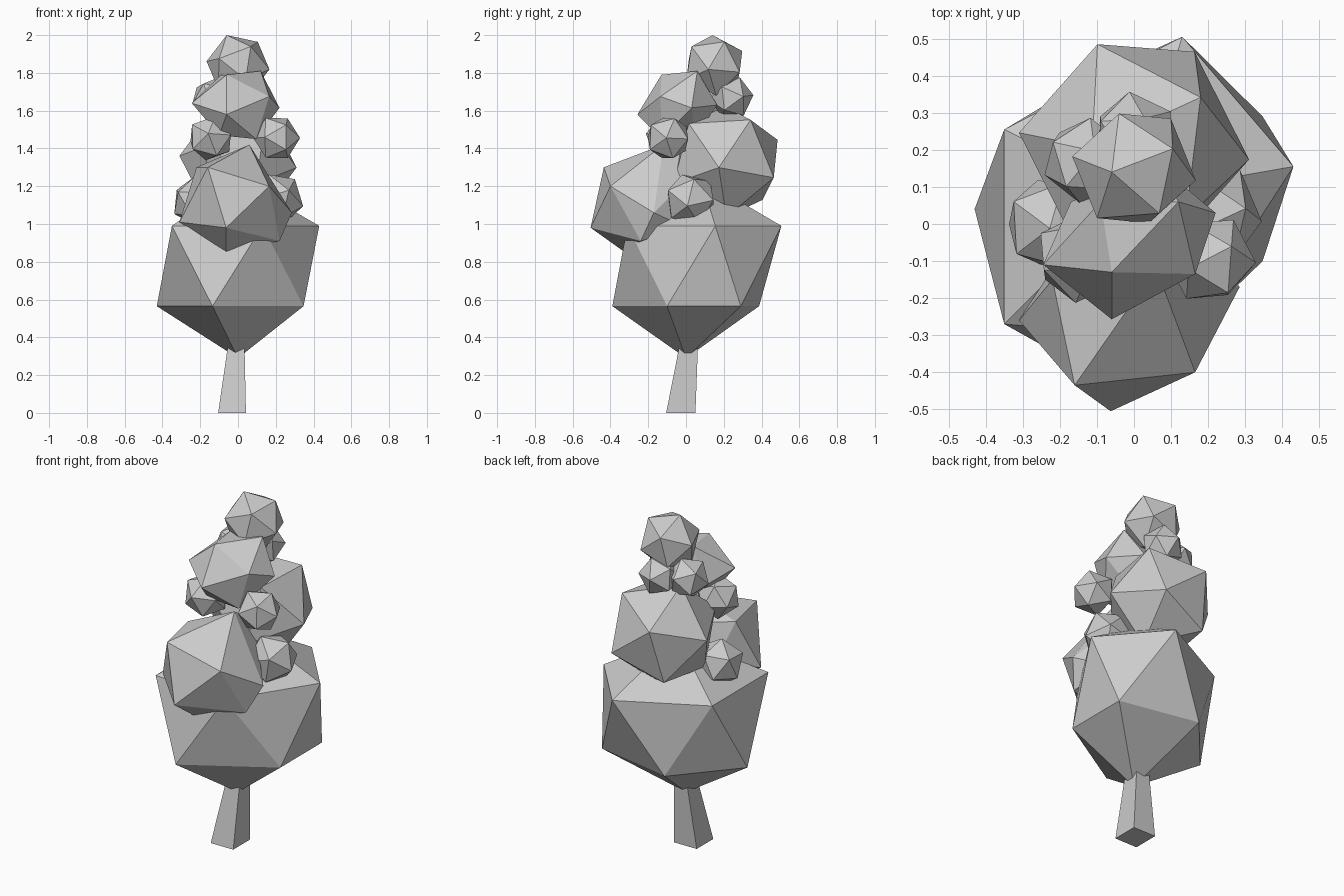
import bpy, bmesh
from mathutils import Vector, Matrix

if "Cube" in bpy.data.objects:
    bpy.data.objects.remove(bpy.data.objects["Cube"])


def finish(name, bm):
    me = bpy.data.meshes.new(name)
    bm.to_mesh(me)
    bm.free()
    ob = bpy.data.objects.new(name, me)
    bpy.context.collection.objects.link(ob)
    return ob


def add_mesh(name, verts, faces):
    bm = bmesh.new()
    vs = [bm.verts.new(v) for v in verts]
    for f in faces:
        bm.faces.new([vs[i] for i in f])
    return finish(name, bm)


def leaf_clump(name, centre, radius, pole, ref):
    """Flat-faced icosahedron with one corner along pole and the next one towards ref."""
    z = Vector(pole).normalized()
    r = Vector(ref)
    x = (r - z * r.dot(z)).normalized()
    rot = Matrix((x, z.cross(x), z)).transposed().to_4x4()
    bm = bmesh.new()
    bmesh.ops.create_icosphere(bm, subdivisions=1, radius=radius,
                               matrix=Matrix.Translation(centre) @ rot)
    return finish(name, bm)


def uneven_clump(name, points):
    """Lopsided clump: convex skin around twelve corners."""
    bm = bmesh.new()
    for p in points:
        bm.verts.new(p)
    bmesh.ops.convex_hull(bm, input=bm.verts[:])
    return finish(name, bm)


# Trunk: leaning tapered square post
def square(x0, x1, y0, y1, z):
    return [(x0, y0, z), (x1, y0, z), (x1, y1, z), (x0, y1, z)]


sides = [(i, (i + 1) % 4, (i + 1) % 4 + 4, i + 4) for i in range(4)]
add_mesh("trunk",
         square(-0.105, 0.042, -0.105, 0.05, 0) + square(-0.05, 0.034, -0.03, 0.064, 0.38),
         sides + [(3, 2, 1, 0), (4, 5, 6, 7)])

# Lowest foliage: an uneven icosahedron made of two staggered rings and two tips
low = [(0.347, -0.10), (0.347, 0.29), (-0.13, 0.387), (-0.43, 0.04), (-0.135, -0.39)]
high = [(0.43, 0.155), (0.13, 0.505), (-0.35, 0.255), (-0.35, -0.27), (0.13, -0.31)]
verts = [(x, y, 0.565) for x, y in low] + [(x, y, 0.99) for x, y in high]
verts += [(0, 0, 0.29), (0, 0.08, 1.24)]
faces = []
for i in range(5):
    j = (i + 1) % 5
    faces += [(10, j, i), (i, j, i + 5), (i + 5, j, j + 5), (i + 5, j + 5, 11)]
add_mesh("base_foliage", verts, faces)

# Lopsided clumps
uneven_clump("front_foliage", [
    (-0.063, -0.505, 0.98), (-0.31, -0.26, 1.01), (-0.16, -0.435, 1.30),
    (0.165, -0.40, 1.20), (0.22, -0.24, 0.91), (-0.063, -0.33, 0.855),
    (0.285, -0.17, 1.06), (0.16, 0.0, 0.98), (-0.165, -0.03, 1.08),
    (-0.22, -0.15, 1.30), (0.06, -0.12, 1.42), (0.06, 0.07, 1.30)])
uneven_clump("upper_foliage", [
    (-0.06, -0.13, 1.79), (0.165, -0.135, 1.675), (-0.245, -0.11, 1.64),
    (-0.06, -0.257, 1.58), (0.095, -0.13, 1.45), (-0.10, -0.14, 1.47),
    (0.06, 0.05, 1.46), (-0.17, 0.06, 1.58), (0.22, 0.03, 1.615),
    (-0.09, 0.06, 1.79), (0.12, 0.06, 1.81), (0.06, 0.165, 1.63)])

# Regular large clumps
leaf_clump("back_foliage", (0.0, 0.21, 1.33), 0.314,
           (0.3, -0.035, -0.03), (0.16, 0.135, 0.225))
leaf_clump("top_foliage", (0.0, 0.15, 1.84), 0.171,
           (-0.06, -0.01, 0.16), (0.08, 0.045, 0.145))

# Small clumps filling the gaps
small = [
    ("left_low_foliage", (-0.22, 0.0, 1.12), 0.135, (-0.6, -0.5, 0.3)),
    ("right_low_foliage", (0.205, 0.025, 1.13), 0.145, (0.8, -0.1, -0.2)),
    ("left_mid_foliage", (-0.145, -0.09, 1.455), 0.126, (-0.1, -1, 0.2)),
    ("right_mid_foliage", (0.205, -0.095, 1.455), 0.124, (0.5, 0.3, 0.9)),
    ("left_high_foliage", (-0.13, 0.17, 1.66), 0.12, (-0.7, 0.4, 0.5)),
    ("back_high_foliage", (0.0, 0.24, 1.67), 0.118, (-0.1, 0.95, 0.1)),
]
for name, centre, radius, pole in small:
    leaf_clump(name, centre, radius, pole, (0.3, 0.2, 1.0))
